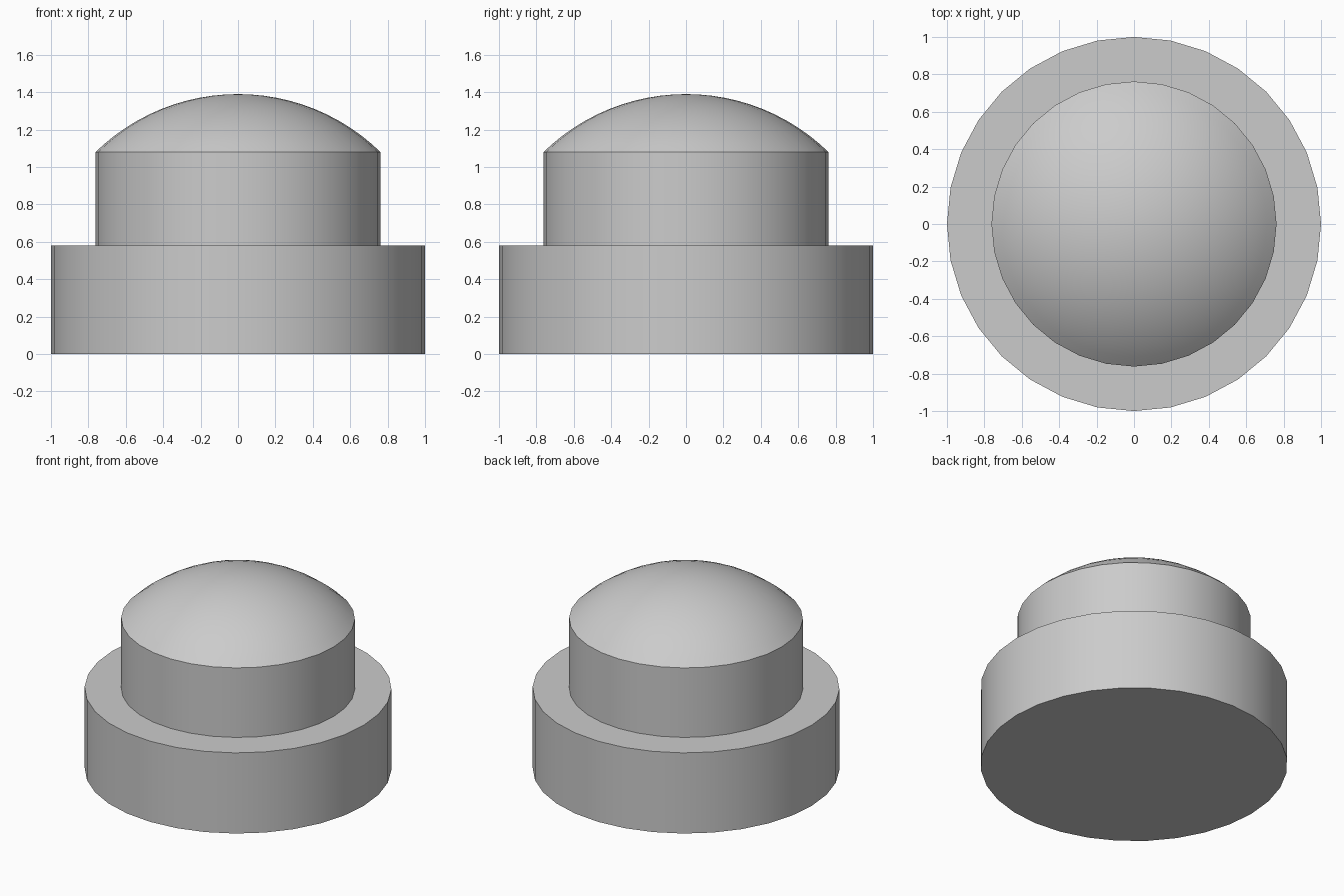
import bpy
import math

SIDES = 32

cube = bpy.data.objects.get("Cube")
if cube:
    bpy.data.objects.remove(cube, do_unlink=True)

grey = bpy.data.materials.new("plain_grey")
grey.use_nodes = True
colour = (0.6, 0.6, 0.6, 1)
grey.diffuse_color = colour
grey.node_tree.nodes["Principled BSDF"].inputs["Base Color"].default_value = colour


def lathe(name, profile):
    """Spin (radius, height) points, given bottom to top, around z."""
    verts, rings = [], []
    for r, z in profile:
        count = SIDES if r > 0 else 1
        rings.append(range(len(verts), len(verts) + count))
        for i in range(count):
            a = math.tau * i / SIDES
            verts.append((r * math.cos(a), r * math.sin(a), z))
    faces = []
    for low, high in zip(rings, rings[1:]):
        for i in range(SIDES):
            j = (i + 1) % SIDES
            if len(high) == 1:
                faces.append((low[i], low[j], high[0]))
            else:
                faces.append((low[i], low[j], high[j], high[i]))
    # Flat caps
    faces.append(tuple(reversed(rings[0])))
    if len(rings[-1]) > 1:
        faces.append(tuple(rings[-1]))
    mesh = bpy.data.meshes.new(name)
    mesh.from_pydata(verts, [], faces)
    mesh.materials.append(grey)
    obj = bpy.data.objects.new(name, mesh)
    bpy.context.collection.objects.link(obj)
    bpy.ops.object.select_all(action='DESELECT')
    obj.select_set(True)
    bpy.context.view_layer.objects.active = obj
    bpy.ops.object.shade_smooth_by_angle(angle=math.radians(30))
    return obj


# Wide round base
BASE_TOP = 0.58
lathe("base", [(1, 0), (1, BASE_TOP)])

# Narrower drum closed by a shallow spherical dome
RADIUS, RIM, TOP = 0.762, 1.08, 1.39
rise = TOP - RIM
ball = (RADIUS ** 2 + rise ** 2) / (2 * rise)
sweep = math.asin(RADIUS / ball)
STEPS = 12
dome = []
for k in range(STEPS + 1):
    a = sweep * (1 - k / STEPS)
    dome.append((ball * math.sin(a) if k < STEPS else 0, TOP - ball * (1 - math.cos(a))))
lathe("domed_drum", [(RADIUS, BASE_TOP)] + dome)
